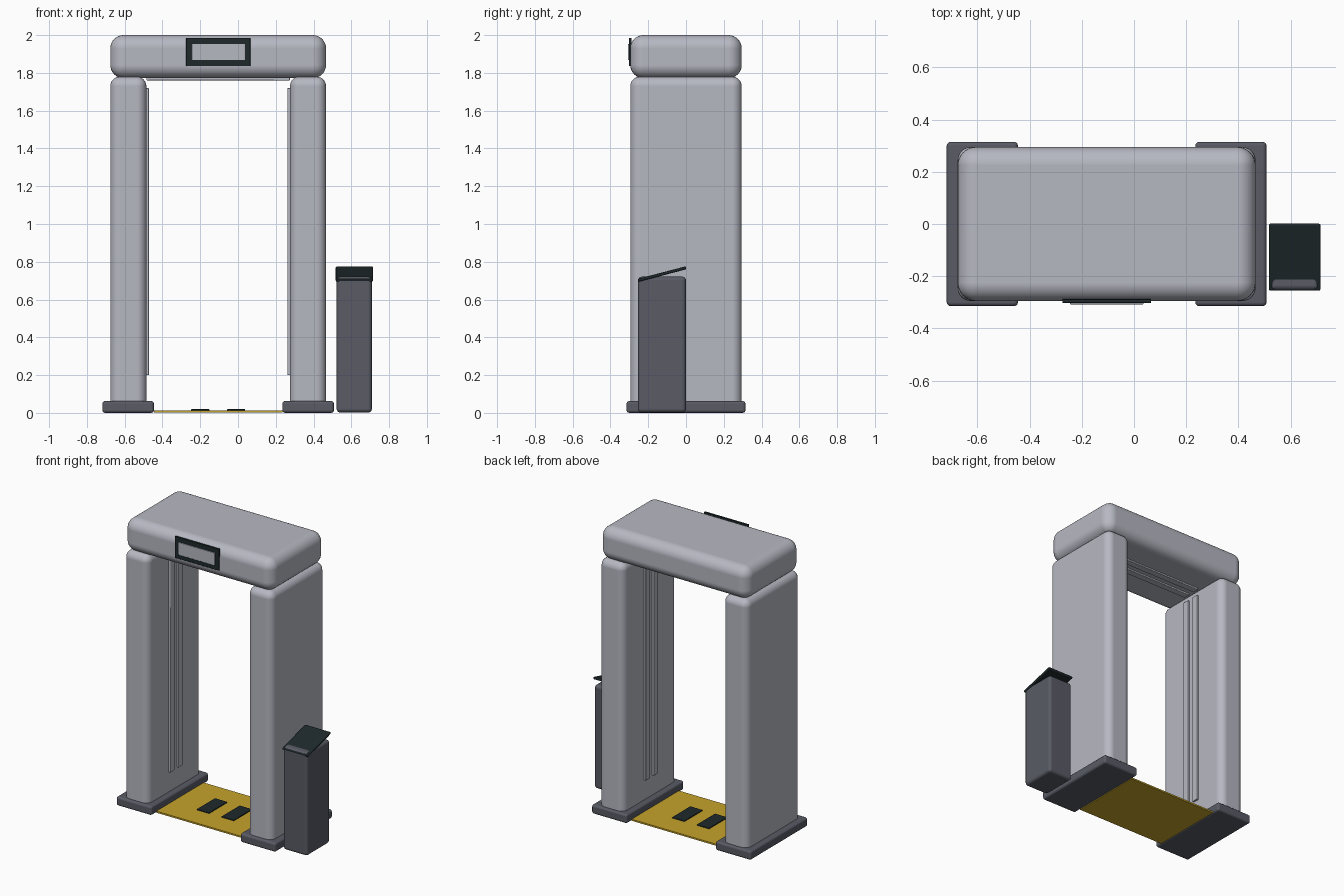
import bpy
import math

old = bpy.data.objects.get("Cube")
if old:
    bpy.data.objects.remove(old, do_unlink=True)


def material(name, r, g, b):
    m = bpy.data.materials.new(name)
    m.use_nodes = True
    m.diffuse_color = (r, g, b, 1)
    m.node_tree.nodes["Principled BSDF"].inputs["Base Color"].default_value = (r, g, b, 1)
    return m


shell = material("light grey shell", 0.47, 0.48, 0.54)
metal = material("dark grey metal", 0.10, 0.105, 0.13)
black = material("black green plastic", 0.013, 0.022, 0.024)
yellow = material("yellow mat", 0.56, 0.37, 0.025)


def box(name, xs, ys, zs, mat, bevel=0.0, segments=3, tilt=0.0):
    """Rounded box spanning the given ranges, optionally tilted about x."""
    spans = (xs, ys, zs)
    bpy.ops.mesh.primitive_cube_add(size=1, location=[sum(s) / 2 for s in spans])
    ob = bpy.context.object
    ob.name = name
    ob.scale = [s[1] - s[0] for s in spans]
    bpy.ops.object.transform_apply(location=False, rotation=False, scale=True)
    ob.rotation_euler.x = tilt
    ob.data.materials.append(mat)
    if bevel:
        bpy.ops.object.shade_smooth()
        mod = ob.modifiers.new("Rounded edges", 'BEVEL')
        mod.width = bevel
        mod.segments = segments
        mod.harden_normals = True
    return ob


CX = -0.105       # centre line of the gate
DEPTH = 0.295     # half depth of the gate


def sided(side, a, b):
    """Range on one side of the gate's centre line."""
    return sorted((CX + side * a, CX + side * b))


# Pillars with their feet and inner rails
for side, label in ((-1, "right"), (1, "left")):
    box(f"{label}_pillar", sided(side, 0.38, 0.571), (-DEPTH, DEPTH),
        (0.008, 1.78), shell, 0.05, 6)
    box(f"{label}_foot", sided(side, 0.34, 0.613), (-0.315, 0.315),
        (0, 0.063), metal, 0.015)
    for y, end in ((-0.045, "front"), (0.045, "back")):
        box(f"{label}_{end}_rail", sided(side, 0.366, 0.4),
            (y - 0.024, y + 0.024), (0.2, 1.72), shell, 0.003, 1)

# Header with its underside rails
box("header", sided(1, -0.571, 0.571), (-DEPTH, DEPTH), (1.772, 2.0), shell, 0.07, 8)
for y, end in ((-0.045, "front"), (0.045, "back")):
    box(f"header_{end}_rail", sided(1, -0.38, 0.38),
        (y - 0.024, y + 0.024), (1.761, 1.79), shell, 0.003, 1)

# Display on the header
box("display_frame", (-0.275, 0.066), (-0.303, -0.288), (1.836, 1.985), black, 0.002, 1)
box("display_screen", (-0.245, 0.037), (-0.308, -0.298), (1.867, 1.954), shell, 0.002, 1)

# Floor mat and standing pads
box("floor_mat", (-0.446, 0.236), (-0.26, 0.26), (0.002, 0.013), yellow)
for x, label in ((-0.2, "right"), (-0.01, "left")):
    box(f"{label}_standing_pad", (x - 0.048, x + 0.048), (-0.1, 0.1),
        (0.01, 0.02), black, 0.003, 1)

# Control stand with a sloping panel that its front lip breaks through
box("stand_body", (0.522, 0.709), (-0.254, 0), (0.002, 0.721), metal, 0.02, 4)
box("stand_panel", (0.517, 0.715), (-0.259, 0.005), (0.727, 0.743), black,
    0.006, 2, math.radians(14.6))
